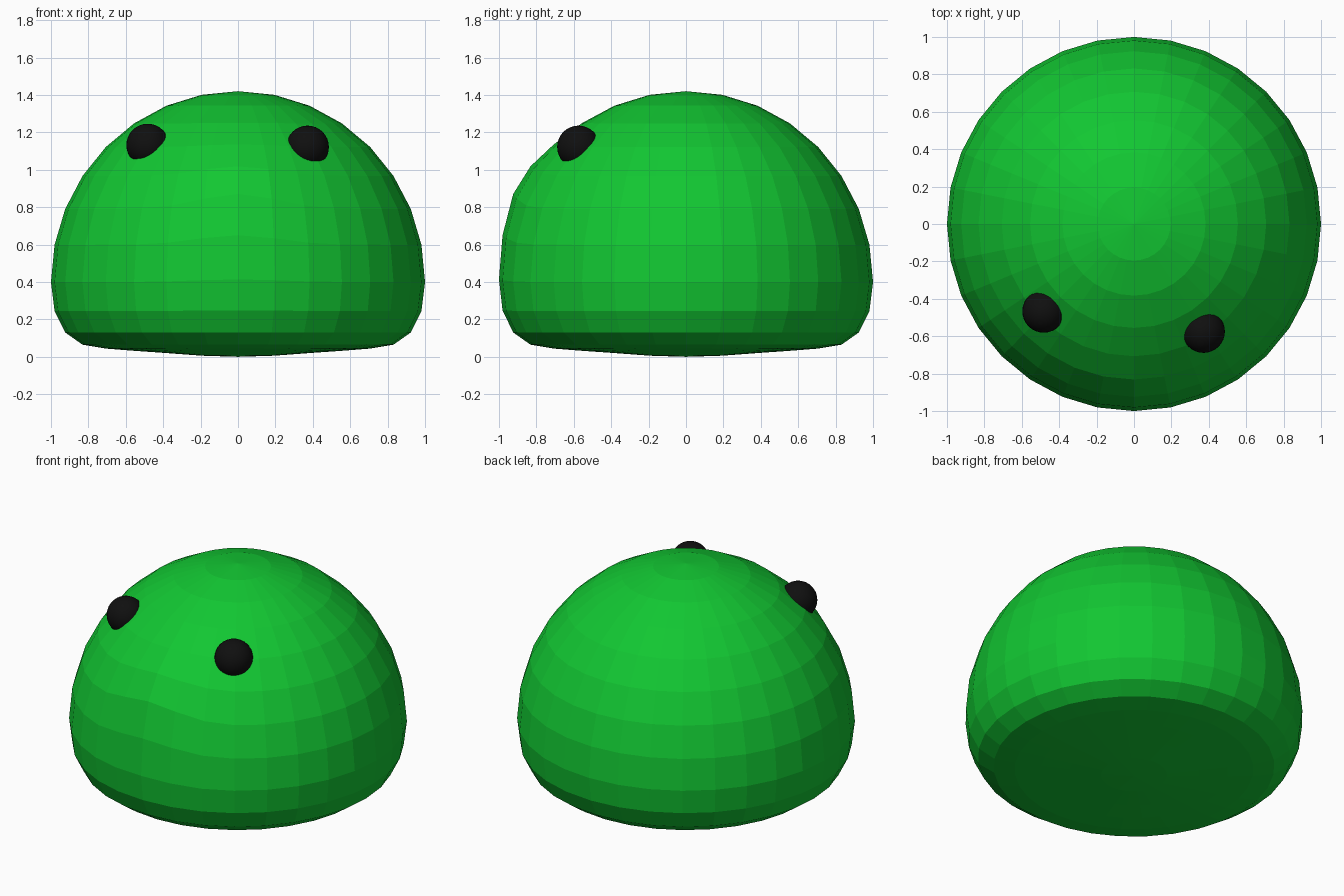
import bpy
import math
from mathutils import Vector

cube = bpy.data.objects.get("Cube")
if cube:
    bpy.data.objects.remove(cube)


def make_material(name, rgb):
    mat = bpy.data.materials.new(name)
    mat.use_nodes = True
    mat.diffuse_color = (*rgb, 1)
    mat.node_tree.nodes["Principled BSDF"].inputs["Base Color"].default_value = (*rgb, 1)
    return mat


def add_sphere(name, location, radius, mat):
    bpy.ops.mesh.primitive_uv_sphere_add(segments=32, ring_count=16, radius=radius, location=location)
    obj = bpy.context.object
    obj.name = name
    obj.data.materials.append(mat)
    return obj


green = make_material("green", (0.006, 0.57, 0.032))
black = make_material("black", (0.005, 0.005, 0.005))

EQUATOR = 0.40
CROWN_HEIGHT = 1.02
# Heights of the rings below the equator, ending at the bottom pole
LOWER = [0.40, 0.245, 0.13, 0.065, 0.044, 0.032, 0.02, 0.006, 0.0]
BULGE = Vector((0, -0.92, 0.79))

# Domed body: squashed underside and a softly raised front
body = add_sphere("body", (0, 0, 0), 1, green)
for v in body.data.vertices:
    ring = round(math.acos(max(-1, min(1, v.co.z))) / math.pi * 16)
    if ring <= 8:
        v.co.z = EQUATOR + CROWN_HEIGHT * v.co.z
    else:
        v.co.z = LOWER[ring - 8]
    if ring < 10:
        v.co.z += 0.08 * math.exp(-((v.co - BULGE).length / 0.3) ** 2)

# Eyes half sunk into the dome
add_sphere("right_eye", (-0.483, -0.467, 1.132), 0.114, black)
add_sphere("left_eye", (0.372, -0.575, 1.122), 0.114, black)
bpy.ops.object.shade_smooth()
bpy.data.objects["right_eye"].data.shade_smooth()
